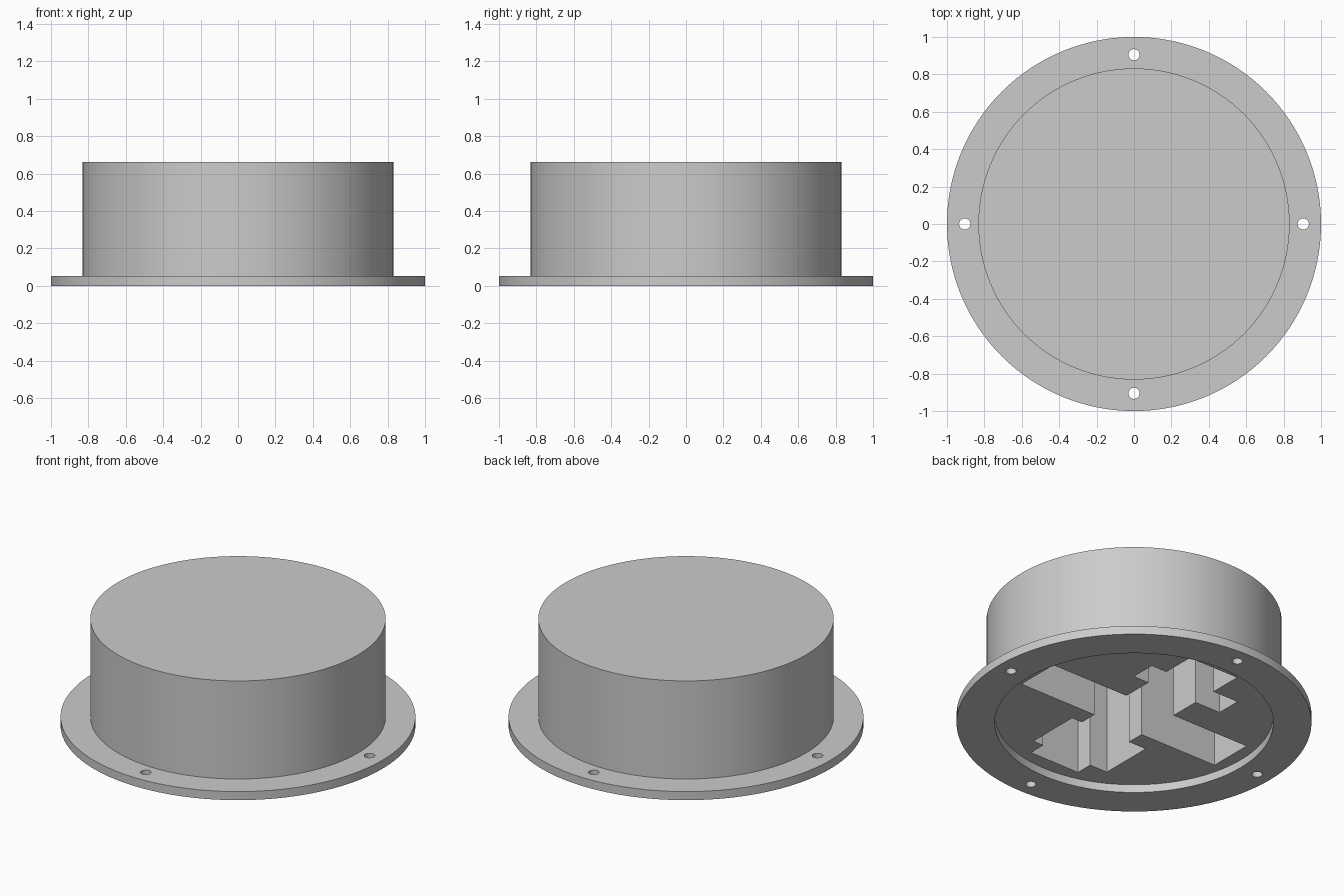
import bpy
import bmesh
import math

cube = bpy.data.objects.get("Cube")
if cube:
    bpy.data.objects.remove(cube, do_unlink=True)

RECESS_TOP = 0.05
POCKET_TOP = 0.61
HOLE_ORBIT = 0.905

grey = bpy.data.materials.new("plain_grey")
grey.use_nodes = True
grey.diffuse_color = (0.6, 0.6, 0.6, 1)
grey.node_tree.nodes["Principled BSDF"].inputs["Base Color"].default_value = (0.6, 0.6, 0.6, 1)


def add_object(name, bm):
    bmesh.ops.recalc_face_normals(bm, faces=bm.faces)
    mesh = bpy.data.meshes.new(name)
    bm.to_mesh(mesh)
    bm.free()
    obj = bpy.data.objects.new(name, mesh)
    bpy.context.collection.objects.link(obj)
    mesh.materials.append(grey)
    return obj


def lathe(name, profile, segments, centre=(0, 0)):
    """Solid of revolution from (radius, height) points, capped at both ends."""
    bm = bmesh.new()
    rings = []
    for radius, z in profile:
        ring = []
        for i in range(segments):
            a = math.tau * i / segments
            ring.append(bm.verts.new((centre[0] + radius * math.cos(a),
                                      centre[1] + radius * math.sin(a), z)))
        rings.append(ring)
    for low, high in zip(rings, rings[1:]):
        for i in range(segments):
            j = (i + 1) % segments
            bm.faces.new((low[i], low[j], high[j], high[i]))
    bm.faces.new(rings[0])
    bm.faces.new(rings[-1])
    return add_object(name, bm)


def box(name, x_range, y_range, z_range):
    bm = bmesh.new()
    bmesh.ops.create_cube(bm, size=1)
    for v in bm.verts:
        for axis, (low, high) in enumerate((x_range, y_range, z_range)):
            v.co[axis] = high if v.co[axis] > 0 else low
    return add_object(name, bm)


# Flange and drum as one turned body
body = lathe("flanged_housing",
             [(1, 0), (1, 0.053), (0.832, 0.053), (0.832, 0.663)], 128)

# Shallow round recess in the underside
cutters = [lathe("recess_cutter", [(0.785, -0.1), (0.785, RECESS_TOP)], 128)]

# Four screw holes in the flange
for i in range(4):
    a = math.tau * i / 4
    centre = (HOLE_ORBIT * math.cos(a), HOLE_ORBIT * math.sin(a))
    cutters.append(lathe("screw_hole_cutter", [(0.03, -0.1), (0.03, 0.2)], 32, centre))

# Deep cross-shaped pocket with a wider step on each y arm
for x_range, y_range in (((-0.71, 0.71), (-0.14, 0.14)),
                         ((-0.173, 0.173), (-0.697, 0.697)),
                         ((-0.35, 0.28), (0.333, 0.49)),
                         ((-0.295, 0.245), (-0.59, -0.25))):
    cutters.append(box("pocket_cutter", x_range, y_range, (-0.1, POCKET_TOP)))

for cutter in cutters:
    cutter.hide_render = True
    mod = body.modifiers.new(cutter.name, "BOOLEAN")
    mod.operation = "DIFFERENCE"
    mod.solver = "EXACT"
    mod.object = cutter

# Bake the cuts and drop the cutters
bpy.context.view_layer.update()
graph = bpy.context.evaluated_depsgraph_get()
baked = bpy.data.meshes.new_from_object(body.evaluated_get(graph))
body.modifiers.clear()
body.data = baked
for cutter in cutters:
    bpy.data.objects.remove(cutter, do_unlink=True)

bpy.ops.object.select_all(action="DESELECT")
body.select_set(True)
bpy.context.view_layer.objects.active = body
bpy.ops.object.shade_smooth_by_angle(angle=math.radians(30))
